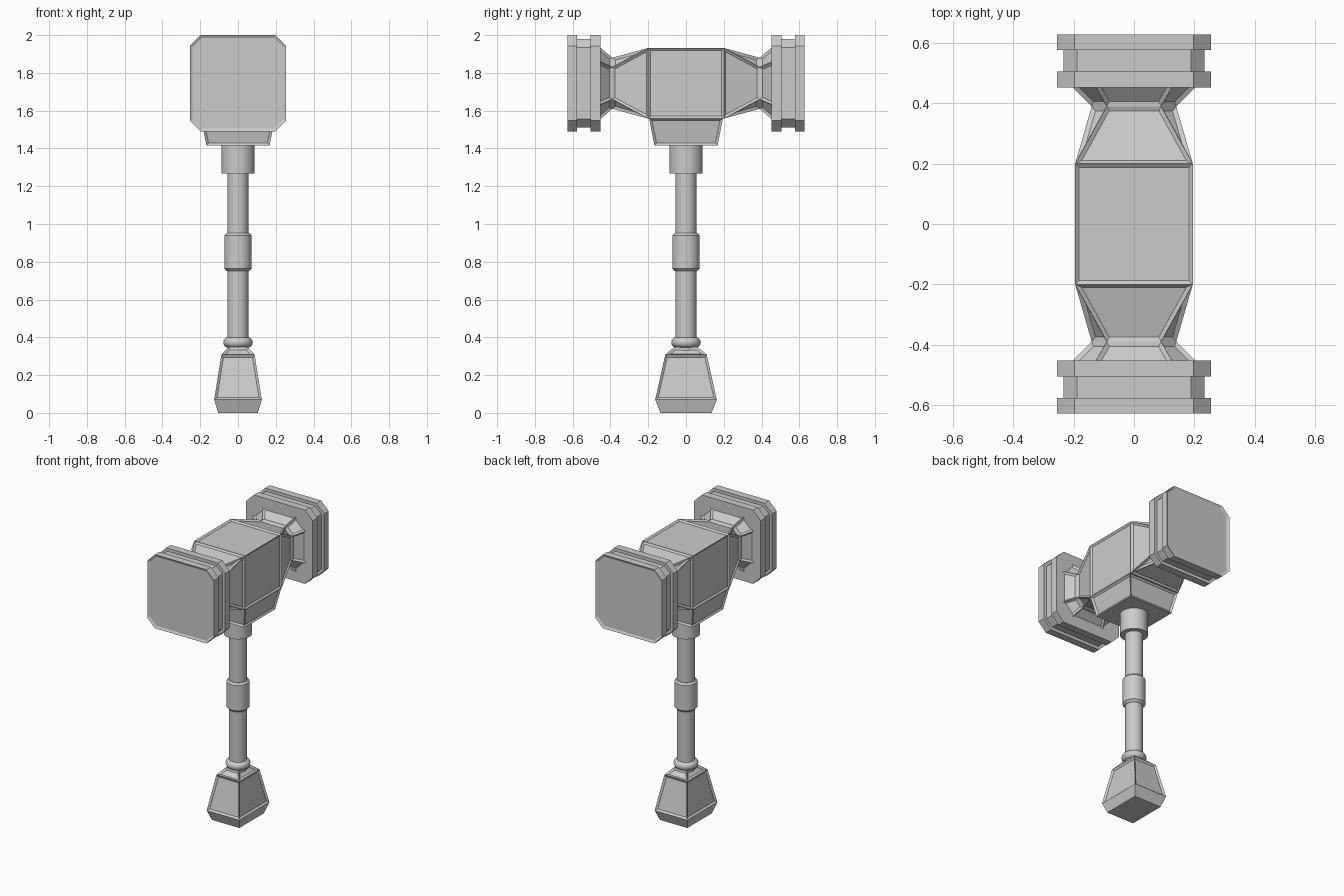
import bpy, bmesh, math
from mathutils import Vector

if "Cube" in bpy.data.objects:
    bpy.data.objects.remove(bpy.data.objects["Cube"])

HEAD_Z = 1.745


def make(name, bm):
    mesh = bpy.data.meshes.new(name)
    bm.to_mesh(mesh)
    bm.free()
    ob = bpy.data.objects.new(name, mesh)
    bpy.context.collection.objects.link(ob)
    return ob


def section(a, b, c):
    # rectangle with chamfered corners; c = 0 gives a plain rectangle
    return [(a - c, -b), (a, c - b), (a, b - c), (a - c, b),
            (c - a, b), (-a, b - c), (-a, c - b), (c - a, -b)]


def loft(name, axis, rings, panel, border=0.013, depth=0.01):
    # rings: (position along axis, half width, half height, chamfer)
    bm = bmesh.new()
    loops = []
    for p, a, b, c in rings:
        pts = [(u, p, v + HEAD_Z) if axis == 'Y' else (u, v, p)
               for u, v in section(a, b, c)]
        loops.append([bm.verts.new(q) for q in pts])
    for l0, l1 in zip(loops, loops[1:]):
        for i in range(8):
            j = (i + 1) % 8
            bm.faces.new((l0[i], l0[j], l1[j], l1[i]))
    bm.faces.new(loops[0])
    bm.faces.new(loops[-1])
    bmesh.ops.remove_doubles(bm, verts=bm.verts[:], dist=1e-5)
    bmesh.ops.recalc_face_normals(bm, faces=bm.faces[:])
    bm.normal_update()
    # sunken panels on the chosen faces
    faces = [f for f in bm.faces if panel(f.calc_center_median(), f.normal)]
    bmesh.ops.inset_individual(bm, faces=faces, thickness=border, depth=-depth,
                               use_even_offset=True)
    return make(name, bm)


def lathe(name, profile, steps=32):
    bm = bmesh.new()
    pts = [(0, profile[0][1])] + profile + [(0, profile[-1][1])]
    verts = [bm.verts.new((r, 0, z)) for r, z in pts]
    edges = [bm.edges.new(e) for e in zip(verts, verts[1:])]
    bmesh.ops.spin(bm, geom=verts + edges, cent=(0, 0, 0), axis=(0, 0, 1),
                   angle=2 * math.pi, steps=steps)
    bmesh.ops.remove_doubles(bm, verts=bm.verts[:], dist=1e-5)
    bmesh.ops.recalc_face_normals(bm, faces=bm.faces[:])
    ob = make(name, bm)
    bpy.ops.object.select_all(action='DESELECT')
    ob.select_set(True)
    bpy.context.view_layer.objects.active = ob
    bpy.ops.object.shade_smooth_by_angle(angle=math.radians(35))
    return ob


# head block: square centre, octagonal necks, flared ends
half = [(0.2, 0.195, 0.187, 0), (0.39, 0.14, 0.135, 0.05), (0.46, 0.21, 0.195, 0.08)]
rings = [(-y, a, b, c) for y, a, b, c in reversed(half)] + half
loft("head_block", 'Y', rings, lambda c, n: abs(n.y) < 0.95)

# striking plates with a groove round the rim
for side, label in ((-1, "front"), (1, "back")):
    rim, groove = (0.255, 0.255, 0.058), (0.234, 0.234, 0.045)
    steps = [(0.453, rim), (0.505, rim), (0.505, groove),
             (0.577, groove), (0.577, rim), (0.628, rim)]
    loft(label + "_striking_plate", 'Y', [(side * y, *s) for y, s in steps],
         lambda c, n: abs(c.y) > 0.62, border=0.015, depth=0.008)

# tapered socket under the head
loft("head_socket", 'Z', [(1.415, 0.167, 0.167, 0), (1.558, 0.195, 0.195, 0)],
     lambda c, n: abs(n.z) < 0.5)

# handle
lathe("collar", [(0.088, 1.267), (0.088, 1.42)])
lathe("shaft", [(0.056, 0.33), (0.056, 1.3)])
lathe("grip_band", [(0.058, 0.75), (0.072, 0.765), (0.072, 0.94), (0.06, 0.953)])
lathe("pommel_ring", [(0.05 + 0.028 * math.sin(t * math.pi / 10),
                       0.373 - 0.028 * math.cos(t * math.pi / 10)) for t in range(11)])

# pommel weight
loft("pommel", 'Z', [(0, 0.105, 0.135, 0), (0.07, 0.126, 0.163, 0),
                     (0.308, 0.088, 0.11, 0), (0.35, 0.05, 0.06, 0)],
     lambda c, n: c.z > 0.1 and n.z < 0.95)
